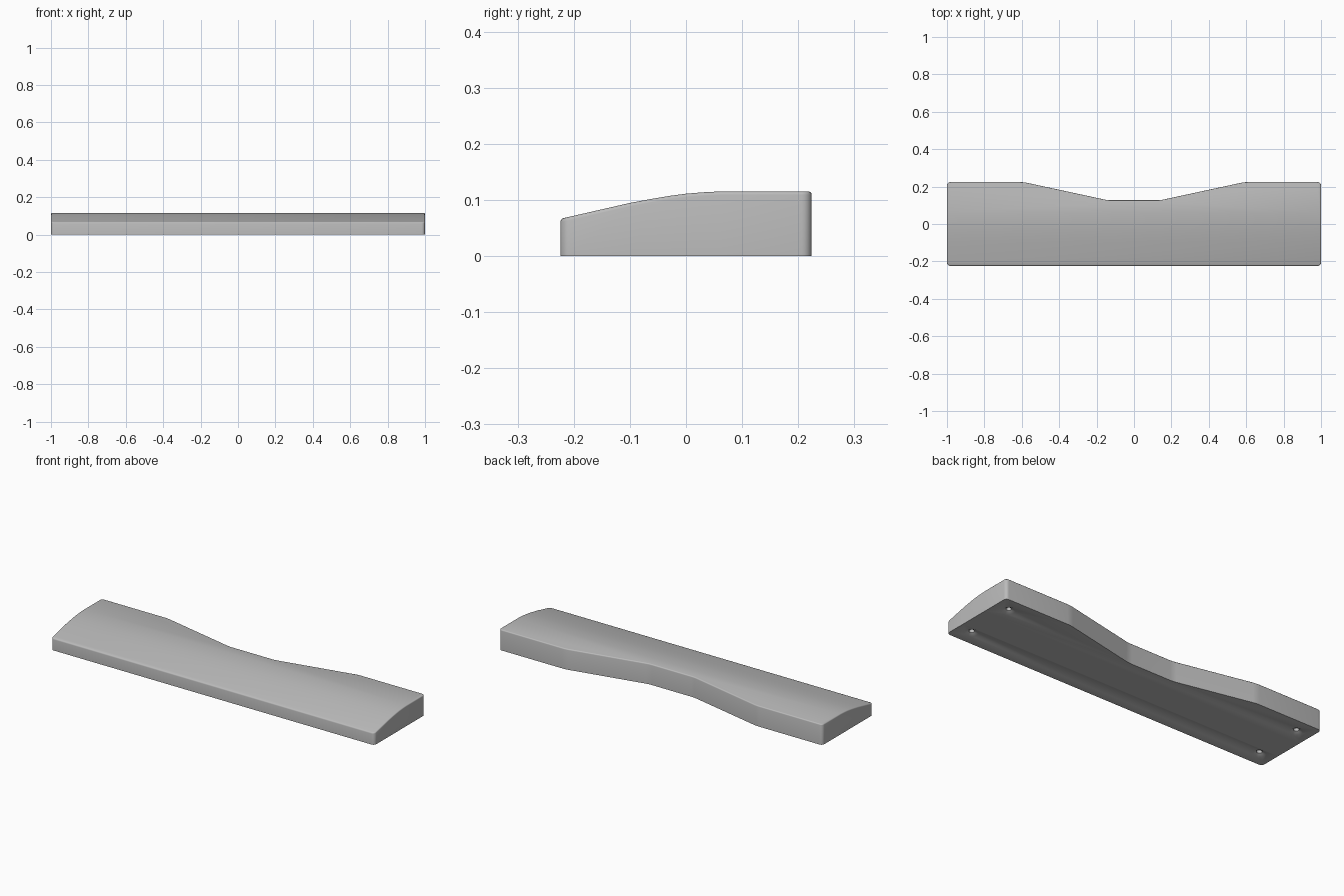
import bpy, bmesh
from mathutils import Vector

cube = bpy.data.objects.get("Cube")
if cube:
    bpy.data.objects.remove(cube, do_unlink=True)

grey = bpy.data.materials.new("plain grey")
grey.use_nodes = True
GREY = (0.5, 0.5, 0.5, 1)
grey.diffuse_color = GREY
grey.node_tree.nodes["Principled BSDF"].inputs["Base Color"].default_value = GREY

# Side profile of the top (y, z) and right half of the plan outline (x, y)
PROFILE = [(-0.225, 0.066), (-0.1, 0.0945), (-0.06, 0.102), (-0.03, 0.107),
           (0, 0.111), (0.03, 0.1135), (0.06, 0.115), (0.225, 0.115)]
HALF = [(1, -0.224), (1, 0.224), (0.59, 0.224), (0.14, 0.127)]


def top_z(y):
    for (y0, z0), (y1, z1) in zip(PROFILE, PROFILE[1:]):
        if y <= y1:
            return z0 + (z1 - z0) * (y - y0) / (y1 - y0)
    return PROFILE[-1][1]


def add_object(name, bm):
    bmesh.ops.recalc_face_normals(bm, faces=bm.faces[:])
    mesh = bpy.data.meshes.new(name)
    bm.to_mesh(mesh)
    bm.free()
    mesh.materials.append(grey)
    obj = bpy.data.objects.new(name, mesh)
    bpy.context.collection.objects.link(obj)
    return obj


# Pad: plan outline with rounded corners, extruded upwards
bm = bmesh.new()
outline = HALF + [(-x, y) for x, y in reversed(HALF)]
bm.faces.new([bm.verts.new((x, y, 0)) for x, y in outline])
bmesh.ops.bevel(bm, geom=bm.verts[:], offset=0.018, segments=5,
                profile=0.5, affect='VERTICES')
extruded = bmesh.ops.extrude_face_region(bm, geom=bm.faces[:])
for v in extruded["geom"]:
    if isinstance(v, bmesh.types.BMVert):
        v.co.z = 0.1

# Slice across at each profile station and lift the top onto the curve
for y, _ in PROFILE[1:-1]:
    bmesh.ops.bisect_plane(bm, geom=bm.verts[:] + bm.edges[:] + bm.faces[:],
                           plane_co=(0, y, 0), plane_no=(0, 1, 0))
for v in bm.verts:
    if v.co.z > 0.05:
        v.co.z = top_z(v.co.y)

# Soften the rim of the top
bmesh.ops.recalc_face_normals(bm, faces=bm.faces[:])
rim = [e for e in bm.edges if min(v.co.z for v in e.verts) > 0.05
       and any(abs(f.normal.z) < 0.1 for f in e.link_faces)]
bmesh.ops.bevel(bm, geom=rim, offset=0.006, segments=3, profile=0.5,
                affect='EDGES', clamp_overlap=True)
pad = add_object("wrist_pad", bm)

# Countersunk screw holes underneath, near the four corners
bm = bmesh.new()
for x in (-0.913, 0.913):
    for y in (-0.14, 0.14):
        rings = []
        for r, z in ((0.034, -0.01), (0.034, 0), (0.014, 0.01), (0.014, 0.04)):
            ring = bmesh.ops.create_circle(bm, segments=24, radius=r)["verts"]
            for v in ring:
                v.co += Vector((x, y, z))
            rings.append(ring)
        for low, high in zip(rings, rings[1:]):
            for i in range(24):
                j = (i + 1) % 24
                bm.faces.new((low[i], low[j], high[j], high[i]))
        bm.faces.new(rings[0])
        bm.faces.new(rings[-1])
cutter = add_object("screw_hole_cutter", bm)
cutter.hide_render = True

cut = pad.modifiers.new("screw holes", 'BOOLEAN')
cut.operation = 'DIFFERENCE'
cut.solver = 'EXACT'
cut.object = cutter
bpy.ops.object.select_all(action='DESELECT')
pad.select_set(True)
bpy.context.view_layer.objects.active = pad
bpy.ops.object.modifier_apply(modifier=cut.name)
bpy.data.objects.remove(cutter, do_unlink=True)
bpy.ops.object.shade_smooth_by_angle(angle=0.6)
